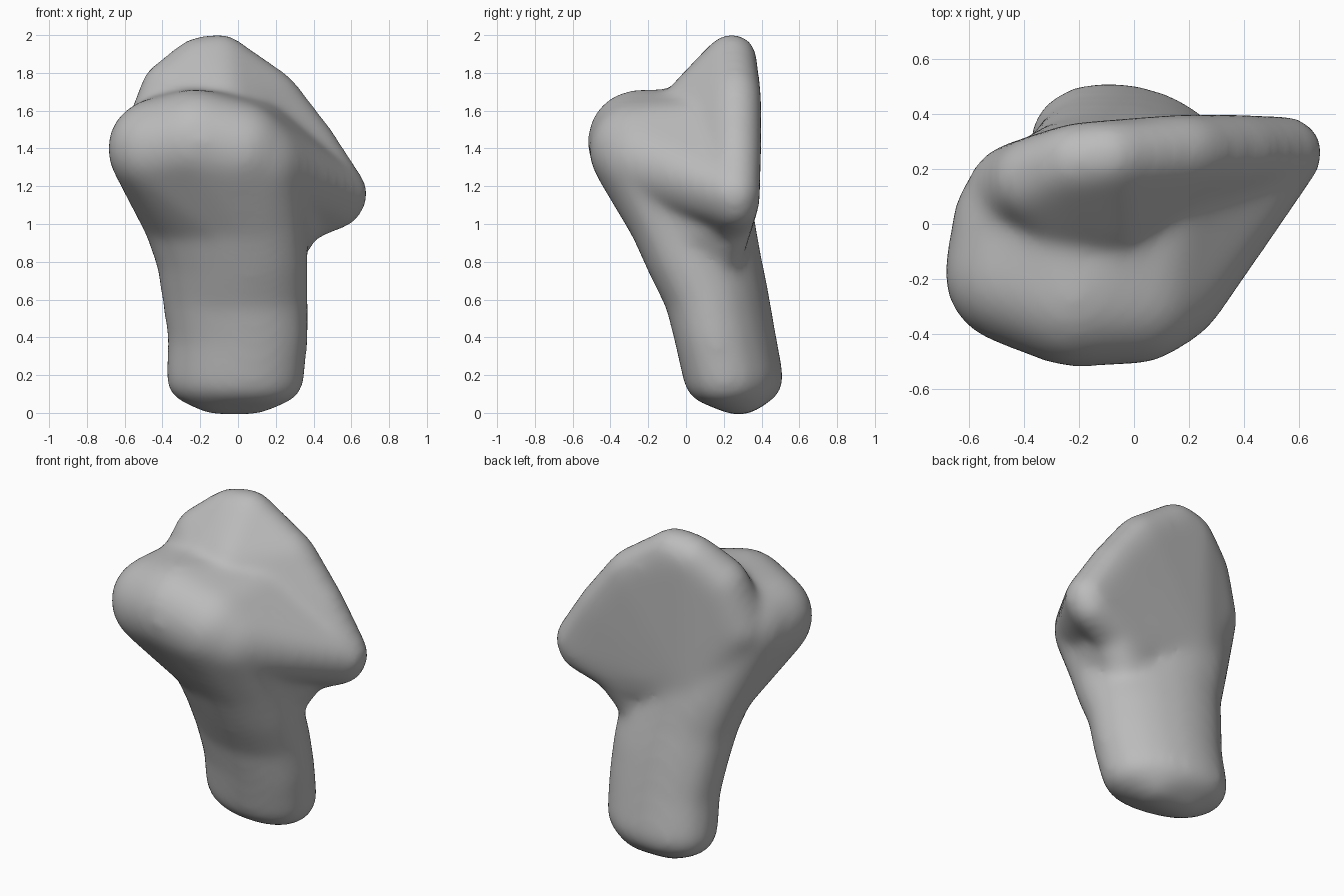
import bpy
import bmesh
from math import cos, sin, pi
from mathutils import Matrix

if "Cube" in bpy.data.objects:
    bpy.data.objects.remove(bpy.data.objects["Cube"], do_unlink=True)

grey = bpy.data.materials.new("clay_grey")
grey.use_nodes = True
grey.diffuse_color = (0.5, 0.5, 0.5, 1)
grey.node_tree.nodes["Principled BSDF"].inputs["Base Color"].default_value = grey.diffuse_color


def ring(z, left, right, front, back, skew, r=0.12):
    """Balls around a skewed oval, one level of the stem."""
    a, b = (right - left) / 2 - r, (back - front) / 2 - r
    turns = [2 * pi * i / 16 for i in range(16)]
    return [((left + right) / 2 + a * cos(t), (front + back) / 2 + b * sin(t - skew), z, r)
            for t in turns]


def add_hull(target, balls):
    """Add a rounded lump: the convex skin around a set of balls."""
    part = bmesh.new()
    for x, y, z, r in balls:
        bmesh.ops.create_icosphere(part, subdivisions=3, radius=r,
                                   matrix=Matrix.Translation((x, y, z)))
    hull = bmesh.ops.convex_hull(part, input=part.verts)
    spare = {g for g in hull["geom_interior"] + hull["geom_unused"]
             if isinstance(g, bmesh.types.BMVert)}
    bmesh.ops.delete(part, geom=list(spare), context="VERTS")
    bmesh.ops.recalc_face_normals(part, faces=part.faces)
    lump = bpy.data.meshes.new("lump")
    part.to_mesh(lump)
    part.free()
    target.from_mesh(lump)
    bpy.data.meshes.remove(lump)


# Stem levels, from the foot up
sole = [(x, 0.28, 0.17, 0.17) for x in (-0.11, 0.07)]
foot = ring(0.18, -0.37, 0.34, 0.0, 0.505, 0.35) + sole
ankle = ring(0.4, -0.36, 0.36, -0.05, 0.465, 0.4)
shin = ring(0.6, -0.39, 0.36, -0.1, 0.43, 0.4)
calf = ring(0.8, -0.42, 0.36, -0.2, 0.39, 0.45)
neck = ring(1.0, -0.49, 0.35, -0.29, 0.355, 0.5)

# Rounded front bulge
shoulder = [(0.1, -0.21, 1.33, 0.23)]
bulge = shoulder + [(-0.43, -0.18, 1.4, 0.25), (-0.22, -0.25, 1.44, 0.26),
                    (0.0, -0.25, 1.39, 0.25), (-0.41, 0.0, 1.41, 0.24)]

# Thin back blade with a wing on the left
wing = [(0.56, 0.26, 1.16, 0.12), (0.54, 0.265, 1.1, 0.11)]
blade = [(-0.21, 0.23, 1.855, 0.125), (-0.09, 0.245, 1.88, 0.118),
         (-0.36, 0.16, 1.71, 0.145), (0.19, 0.265, 1.68, 0.122),
         (0.39, 0.265, 1.42, 0.122), (-0.43, 0.11, 1.45, 0.17),
         (-0.22, 0.19, 1.08, 0.15), (0.2, 0.2, 1.0, 0.14),
         (-0.26, 0.06, 1.61, 0.16), (-0.08, 0.06, 1.63, 0.16)] + wing

# Web joining the bulge to the blade
web = bulge + wing + [(-0.33, 0.11, 1.54, 0.16), (0.12, 0.2, 1.5, 0.16),
                      (0.15, 0.06, 1.12, 0.16)]

# Gusset blending the stem into the underside of the wing
gusset = shoulder + [(0.16, -0.05, 0.9, 0.16), (0.16, 0.14, 0.8, 0.14),
                     (0.36, 0.24, 1.08, 0.12), (0.18, 0.2, 1.1, 0.15)]

bm = bmesh.new()
for lump in (foot + ankle, ankle + shin, shin + calf, calf + neck,
             neck + bulge, blade, web, gusset):
    add_hull(bm, lump)
mesh = bpy.data.meshes.new("bone_body")
bm.to_mesh(mesh)
bm.free()
mesh.materials.append(grey)
body = bpy.data.objects.new("bone_body", mesh)
bpy.context.collection.objects.link(body)

# Fuse the lumps, soften the joins and restore the thickness lost by softening
fuse = body.modifiers.new("fuse", "REMESH")
fuse.mode = "VOXEL"
fuse.voxel_size = 0.022
fuse.use_smooth_shade = True
soften = body.modifiers.new("soften", "SMOOTH")
soften.factor = 0.5
soften.iterations = 36
thicken = body.modifiers.new("thicken", "DISPLACE")
thicken.mid_level = 0
thicken.strength = 0.014
